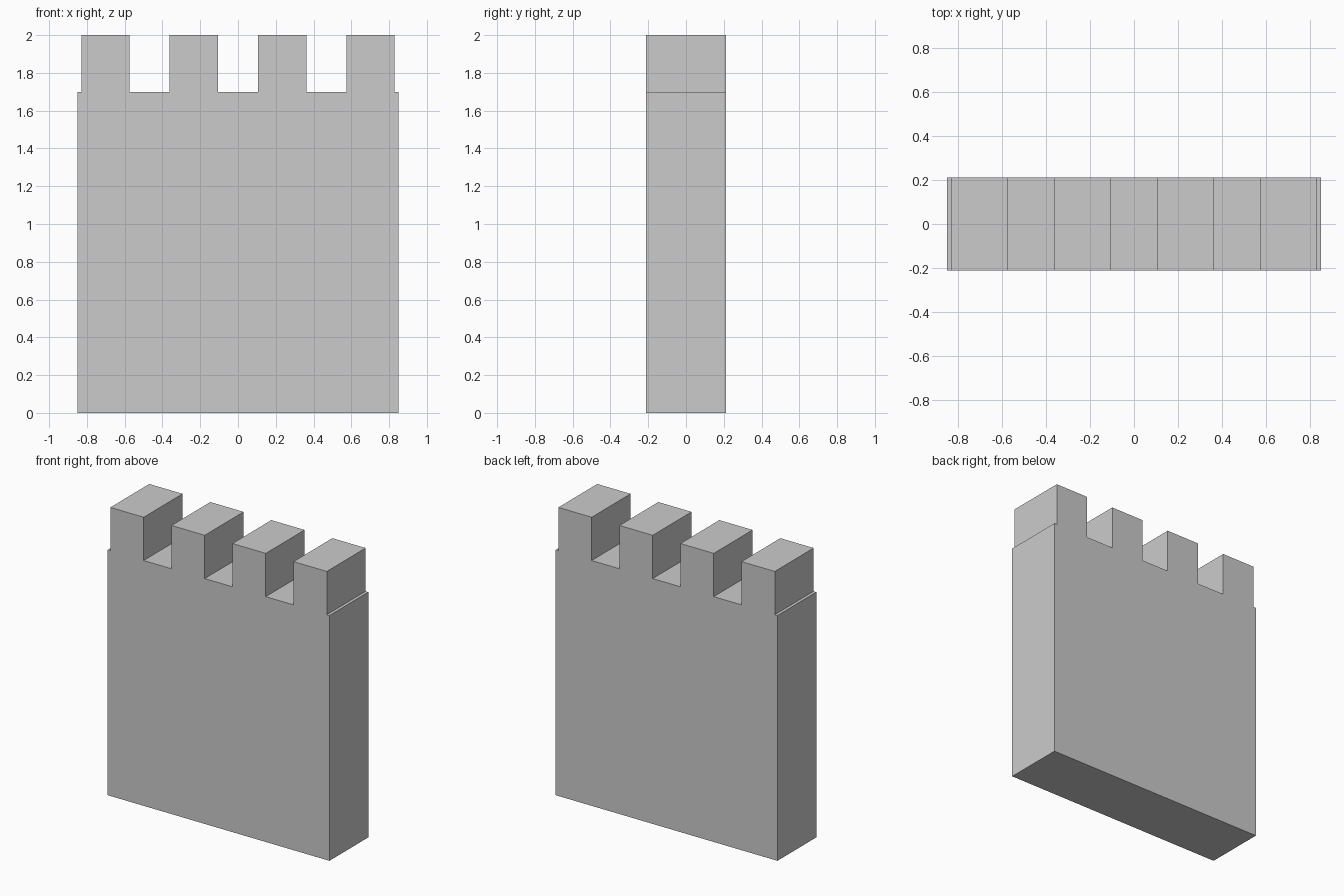
import bpy
import bmesh

if "Cube" in bpy.data.objects:
    bpy.data.objects.remove(bpy.data.objects["Cube"])

HALF_W, HALF_D = 0.85, 0.2125
WALL_TOP, MERLON_TOP = 1.70, 2.0
MERLON_HALF, PITCH, COUNT = 0.1275, 0.468, 4

# Battlement outline, walked from left to right along the top
profile = [(-HALF_W, 0), (-HALF_W, WALL_TOP)]
for i in range(COUNT):
    c = (i - (COUNT - 1) / 2) * PITCH
    a, b = c - MERLON_HALF, c + MERLON_HALF
    profile += [(a, WALL_TOP), (a, MERLON_TOP), (b, MERLON_TOP), (b, WALL_TOP)]
profile += [(HALF_W, WALL_TOP), (HALF_W, 0)]

# Extrude the outline through the wall thickness
bm = bmesh.new()
face = bm.faces.new([bm.verts.new((x, -HALF_D, z)) for x, z in profile])
ext = bmesh.ops.extrude_face_region(bm, geom=[face], use_keep_orig=True)
moved = [v for v in ext["geom"] if isinstance(v, bmesh.types.BMVert)]
bmesh.ops.translate(bm, verts=moved, vec=(0, 2 * HALF_D, 0))
bmesh.ops.recalc_face_normals(bm, faces=bm.faces[:])

mesh = bpy.data.meshes.new("battlement_wall")
bm.to_mesh(mesh)
bm.free()
wall = bpy.data.objects.new("battlement_wall", mesh)
bpy.context.collection.objects.link(wall)
